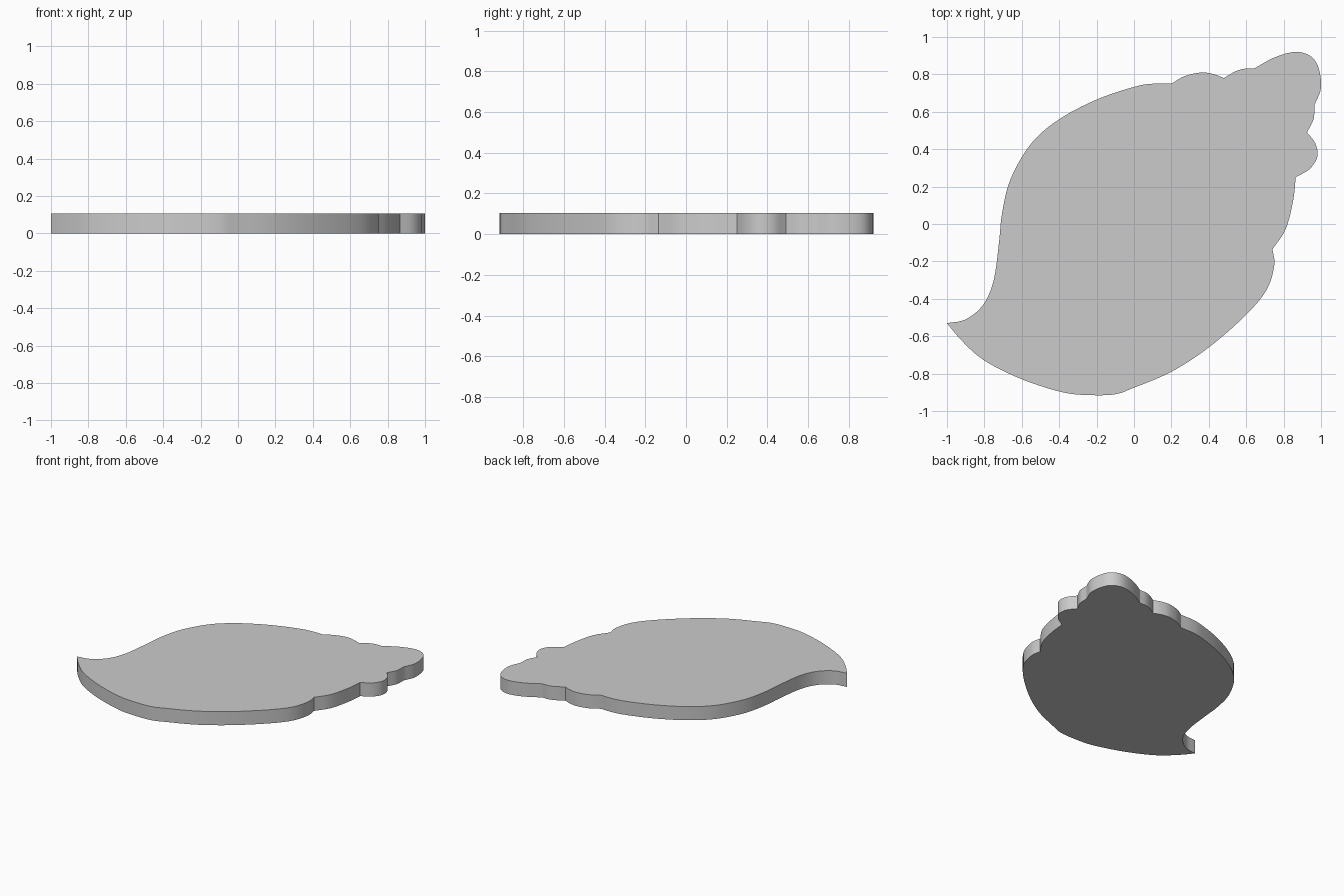
import bpy, bmesh, math
from mathutils import Vector

if "Cube" in bpy.data.objects:
    bpy.data.objects.remove(bpy.data.objects["Cube"])

THICKNESS = 0.105

# Outline runs clockwise from the pointed tip; each run is smooth, runs meet at corners
RUNS = [
    # curved lip and long upper edge
    [(-1, -.53), (-.9, -.51), (-.805, -.43), (-.75, -.3), (-.722, -.1), (-.705, .06), (-.66, .24),
     (-.55, .43), (-.4, .56), (-.2, .665), (0, .733), (.1, .75), (.2, .75)],
    # upper whorls
    [(.2, .75), (.27, .79), (.36, .81), (.43, .80), (.48, .78)],
    [(.48, .78), (.54, .815), (.59, .83), (.64, .83)],
    # rounded end
    [(.64, .83), (.75, .89), (.86, .92), (.94, .90), (.985, .84), (1, .73), (.965, .635)],
    # lower whorls
    [(.965, .635), (.96, .56), (.925, .49)],
    [(.925, .49), (.97, .43), (.98, .36), (.94, .295), (.865, .25)],
    [(.865, .25), (.85, .12), (.81, -.03), (.74, -.135)],
    # long lower edge back to the tip
    [(.74, -.135), (.75, -.22), (.71, -.35), (.6, -.485), (.4, -.66), (.2, -.79), (0, -.875),
     (-.1, -.91), (-.23, -.915), (-.38, -.90), (-.6, -.83), (-.8, -.73), (-.92, -.625), (-1, -.53)],
]


def smooth_run(points, steps=5):
    """Catmull-Rom curve through the points, leaving out the last one."""
    p = [Vector(q) for q in points]
    p = [2 * p[0] - p[1]] + p + [2 * p[-1] - p[-2]]
    out = []
    for a, b, c, d in zip(p, p[1:], p[2:], p[3:]):
        for i in range(steps):
            t = i / steps
            out.append(0.5 * (2 * b + (c - a) * t + (2 * a - 5 * b + 4 * c - d) * t ** 2
                              + (3 * b - a - 3 * c + d) * t ** 3))
    return out


# Flat shell plate: fill the outline and raise it
outline = [q for run in RUNS for q in smooth_run(run)]
bm = bmesh.new()
face = bm.faces.new([bm.verts.new((q.x, q.y, 0)) for q in outline])
raised = bmesh.ops.extrude_face_region(bm, geom=[face], use_keep_orig=True)
for v in raised["geom"]:
    if isinstance(v, bmesh.types.BMVert):
        v.co.z = THICKNESS
bmesh.ops.recalc_face_normals(bm, faces=bm.faces)
mesh = bpy.data.meshes.new("shell_plate")
bm.to_mesh(mesh)
bm.free()
plate = bpy.data.objects.new("shell_plate", mesh)
bpy.context.collection.objects.link(plate)

# Smooth rim with crisp top, bottom and notches
bpy.context.view_layer.objects.active = plate
plate.select_set(True)
bpy.ops.object.shade_smooth_by_angle(angle=math.radians(30))
